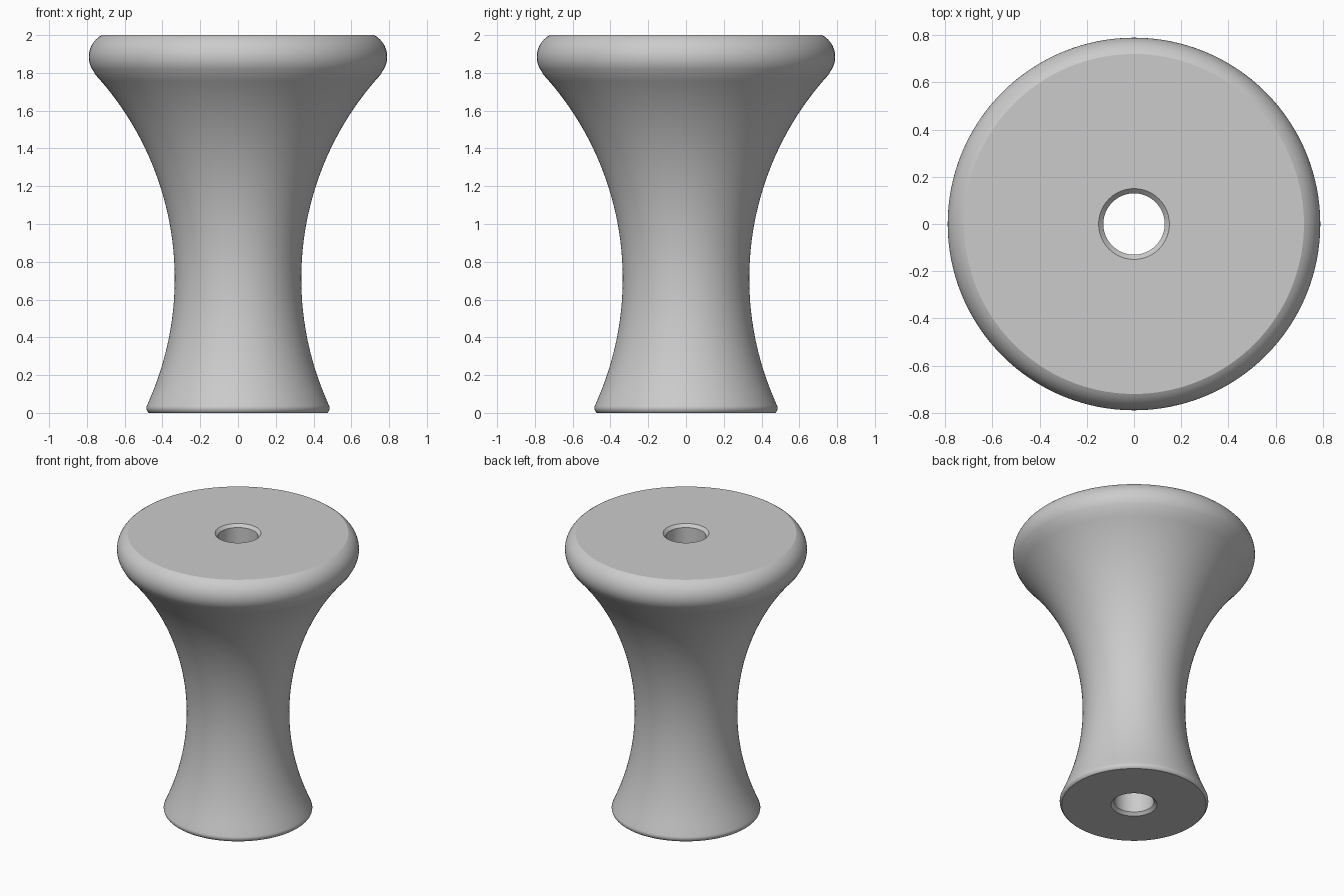
import bpy
import bmesh
from math import sin, cos, radians, tau

cube = bpy.data.objects.get("Cube")
if cube:
    bpy.data.objects.remove(cube)

SEGMENTS = 128
HOLE, CHAMFER, HEIGHT = 0.13, 0.02, 2.0


def arc(r, z, radius, start, end, steps):
    """Points (radius, height) along an arc, angles in degrees."""
    angles = [radians(start + (end - start) * i / steps) for i in range(steps + 1)]
    return [(r + radius * cos(a), z + radius * sin(a)) for a in angles]


# Closed cross-section: foot fillet, concave waist, rounded rim, chamfered bore
profile = arc(0.455, 0.025, 0.03, -56.4, 24.5, 8)
profile += arc(1.935, 0.71, 1.6, 204.5, 137.5, 40)[1:]
profile += arc(0.66, 1.885, 0.13, -42.5, 62.2, 18)[1:]
profile += [(HOLE + CHAMFER, HEIGHT), (HOLE, HEIGHT - CHAMFER),
            (HOLE, CHAMFER), (HOLE + CHAMFER, 0)]

# Revolve the cross-section around the vertical axis
bm = bmesh.new()
rings = [[bm.verts.new((r * cos(tau * i / SEGMENTS), r * sin(tau * i / SEGMENTS), z))
          for i in range(SEGMENTS)] for r, z in profile]
for k, low in enumerate(rings):
    high = rings[(k + 1) % len(rings)]
    for i in range(SEGMENTS):
        j = (i + 1) % SEGMENTS
        bm.faces.new((low[i], low[j], high[j], high[i]))
bmesh.ops.recalc_face_normals(bm, faces=bm.faces)
mesh = bpy.data.meshes.new("flared_knob")
bm.to_mesh(mesh)
bm.free()

knob = bpy.data.objects.new("flared_knob", mesh)
bpy.context.collection.objects.link(knob)

# Plain grey material
grey = bpy.data.materials.new("plain_grey")
grey.use_nodes = True
grey.diffuse_color = (0.6, 0.6, 0.6, 1)
grey.node_tree.nodes["Principled BSDF"].inputs["Base Color"].default_value = grey.diffuse_color
mesh.materials.append(grey)

# Smooth curves, crisp top, foot and chamfer edges
bpy.ops.object.select_all(action='DESELECT')
knob.select_set(True)
bpy.context.view_layer.objects.active = knob
bpy.ops.object.shade_smooth_by_angle(angle=radians(20))
